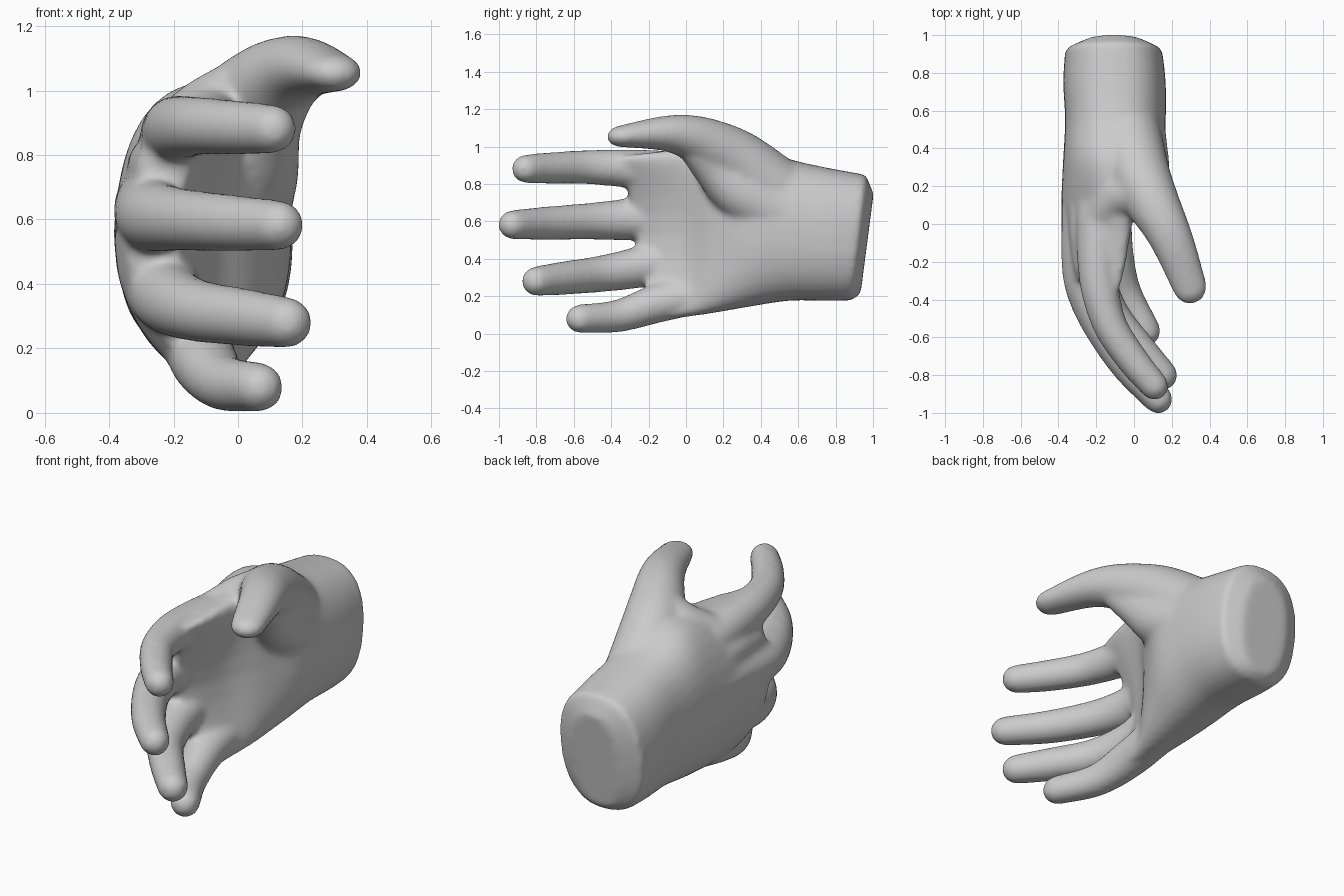
import bpy, bmesh, math
from mathutils import Vector

if "Cube" in bpy.data.objects:
    bpy.data.objects.remove(bpy.data.objects["Cube"])

SIDES = 20
bm = bmesh.new()


def loft(rings):
    """Skin a list of point rings into one closed volume."""
    loops = [[bm.verts.new(p) for p in ring] for ring in rings]
    n = len(loops[0])
    faces = [bm.faces.new(loops[0]), bm.faces.new(loops[-1])]
    for a, b in zip(loops, loops[1:]):
        for i in range(n):
            j = (i + 1) % n
            faces.append(bm.faces.new((a[i], a[j], b[j], b[i])))
    bmesh.ops.recalc_face_normals(bm, faces=faces)


def resample(pts, steps=5):
    """Smooth curve through points of any dimension."""
    pts = [Vector(p) for p in pts]
    ext = [2 * pts[0] - pts[1]] + pts + [2 * pts[-1] - pts[-2]]
    out = []
    for a, b, c, d in zip(ext, ext[1:], ext[2:], ext[3:]):
        for s in range(steps):
            t = s / steps
            out.append(0.5 * (2 * b + (c - a) * t + (2 * a - 5 * b + 4 * c - d) * t ** 2
                              + (3 * b - a - 3 * c + d) * t ** 3))
    return out + [pts[-1]]


def digit(points, flat=1.0):
    """Tapered finger along (x, y, z, radius) points, domed tip, flattening to `flat`."""
    path = resample(points)
    last = len(path) - 1
    end = (path[-1].xyz - path[-2].xyz).normalized()
    stations = []
    for i, p in enumerate(path):
        d = path[min(i + 1, last)].xyz - path[max(i - 1, 0)].xyz
        stations.append((p.xyz, d.normalized(), p.w, 1 + (flat - 1) * (i / last) ** 3))
    tip, r = path[-1].xyz, path[-1].w
    for deg in (25, 50, 70, 84):
        a = math.radians(deg)
        stations.append((tip + end * r * math.sin(a), end, r * math.cos(a), flat))
    rings = []
    for c, d, rad, f in stations:
        side = d.cross(Vector((0, 0, 1))).normalized()
        up = side.cross(d)
        rings.append([c + side * rad * math.cos(t) + up * rad * f * math.sin(t)
                      for t in (2 * math.pi * k / SIDES for k in range(SIDES))])
    loft(rings)


def spow(v, e):
    return math.copysign(abs(v) ** e, v)


# Palm and wrist: (y, z bottom, z top, x back, x palm, arch, tilt)
sections = [
    (0.92, 0.175, 0.85, -0.365, 0.15, 0.0, 0.12),
    (0.75, 0.175, 0.885, -0.375, 0.168, 0.0, 0.05),
    (0.55, 0.175, 0.935, -0.365, 0.168, 0.0, 0.0),
    (0.35, 0.145, 1.02, -0.375, 0.15, 0.02, 0.0),
    (0.15, 0.11, 1.02, -0.385, 0.05, 0.09, 0.0),
    (0.0, 0.09, 0.99, -0.385, -0.06, 0.15, -0.03),
    (-0.15, 0.085, 0.97, -0.38, -0.13, 0.18, -0.1),
    (-0.265, 0.13, 0.95, -0.35, -0.19, 0.18, -0.2),
]
wrist_end = Vector((0.968, 0.21, 0.75, -0.25, 0.04, 0.0, 0.13))
palm = []
for y, zb, zt, xb, xp, arch, tilt in [wrist_end] + resample(sections, 4):
    zc, hz, xc, hx = (zb + zt) / 2, (zt - zb) / 2, (xb + xp) / 2, (xp - xb) / 2
    ring = []
    for k in range(32):
        t = 2 * math.pi * k / 32
        u = spow(math.sin(t), 0.85)
        ring.append(Vector((xc + hx * spow(math.cos(t), 0.8) + arch * u * u,
                            y + tilt * hz * u, zc + hz * u)))
    palm.append(ring)
loft(palm)

# Index, middle, ring and little fingers
digit([(-.18, .2, .82, .12), (-.185, .0, .85, .12), (-.19, -.20, .873, .11),
       (-.178, -.36, .885, .101), (-.12, -.55, .89, .091), (.0, -.73, .885, .085),
       (.107, -.857, .881, .077)])
digit([(-.26, .2, .65, .12), (-.265, .0, .64, .12), (-.268, -.20, .62, .117),
       (-.25, -.35, .608, .11), (-.178, -.53, .6, .098), (-.037, -.747, .59, .09),
       (.127, -.927, .582, .079)])
digit([(-.245, .1, .43, .125), (-.23, -.15, .38, .118), (-.2, -.30, .345, .108),
       (-.12, -.48, .316, .097), (.025, -.66, .296, .09), (.152, -.80, .28, .08)])
digit([(-.12, .15, .23, .105), (-.108, -.14, .165, .105), (-.048, -.36, .095, .088),
       (.065, -.567, .079, .078)])

# Knuckle webs between the fingers
digit([(-.235, .15, .76, .11), (-.238, -.05, .76, .105), (-.235, -.22, .75, .088)])
digit([(-.265, .15, .51, .11), (-.265, -.05, .51, .105), (-.25, -.18, .5, .088)])
digit([(-.19, .15, .29, .11), (-.185, -.02, .28, .105), (-.17, -.12, .26, .085)])

# Thumb, its fleshy base, and the web towards the index finger
digit([(-.04, .48, .76, .185), (.02, .28, .92, .168), (.095, .12, 1.01, .145),
       (.165, -.01, 1.058, .124), (.223, -.14, 1.07, .11), (.295, -.333, 1.056, .093)], 0.66)
digit([(.0, .55, .62, .16), (.04, .30, .75, .15), (.09, .14, .89, .11), (.16, .03, 1.0, .08)])
digit([(-.2, .02, .86, .1), (-.08, .15, .925, .125), (.06, .17, .99, .13)])

mesh = bpy.data.meshes.new("hand")
bm.to_mesh(mesh)
bm.free()
hand = bpy.data.objects.new("hand", mesh)
bpy.context.collection.objects.link(hand)

grey = bpy.data.materials.new("light grey")
grey.diffuse_color = (0.6, 0.6, 0.6, 1)
grey.use_nodes = True
grey.node_tree.nodes["Principled BSDF"].inputs["Base Color"].default_value = grey.diffuse_color
mesh.materials.append(grey)

# Fuse the parts into one skin and soften the joins
remesh = hand.modifiers.new("fuse", 'REMESH')
remesh.mode = 'VOXEL'
remesh.voxel_size = 0.013
remesh.use_smooth_shade = True
soften = hand.modifiers.new("soften", 'SMOOTH')
soften.factor = 0.5
soften.iterations = 22
